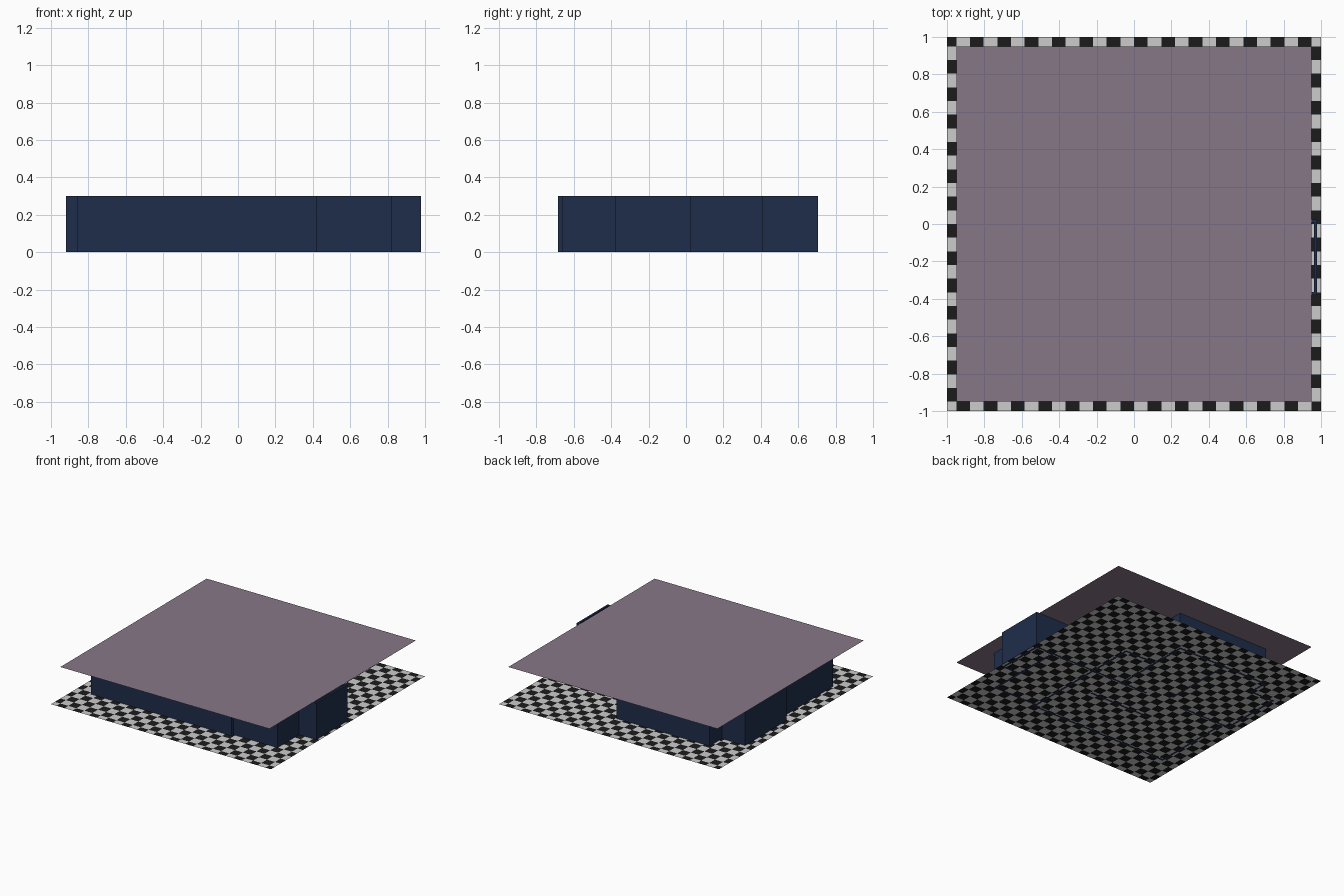
import bpy, bmesh

if "Cube" in bpy.data.objects:
    bpy.data.objects.remove(bpy.data.objects["Cube"])

H = 0.30      # wall height
T = 0.016     # wall thickness


def material(name, rgb):
    m = bpy.data.materials.new(name)
    m.diffuse_color = (*[(c / 255) ** 2.2 for c in rgb], 1)
    m.use_nodes = True
    m.node_tree.nodes["Principled BSDF"].inputs["Base Color"].default_value = m.diffuse_color
    return m


navy = material("navy_wall", (36, 49, 76))
mauve = material("mauve_ceiling", (134, 119, 134))
light = material("light_tile", (203, 203, 203))
dark = material("dark_tile", (33, 33, 33))


def finish(name, bm, mats):
    me = bpy.data.meshes.new(name)
    bm.to_mesh(me)
    bm.free()
    for m in mats:
        me.materials.append(m)
    ob = bpy.data.objects.new(name, me)
    bpy.context.collection.objects.link(ob)
    return ob


# Checkered floor: 26 full tiles per side with a narrow cut tile at each border
cuts = [-1] + [-0.95 + 1.9 * k / 26 for k in range(27)] + [1]
bm = bmesh.new()
grid = [[bm.verts.new((x, y, 0.001)) for y in cuts] for x in cuts]
for i in range(28):
    for j in range(28):
        f = bm.faces.new((grid[i][j], grid[i + 1][j],
                          grid[i + 1][j + 1], grid[i][j + 1]))
        f.material_index = (i + j) % 2
finish("checkered_floor", bm, [light, dark])

# Flat ceiling sheet resting on the walls
bm = bmesh.new()
c = 0.95
bm.faces.new([bm.verts.new((x, y, H + 0.001))
              for x, y in ((-c, -c), (c, -c), (c, c), (-c, c))])
finish("ceiling", bm, [mauve])


def wall(name, x0, y0, x1, y1):
    """Axis-aligned wall along a centre line, extended half a thickness."""
    bm = bmesh.new()
    bmesh.ops.create_cube(bm, size=1)
    for v in bm.verts:
        v.co.x = (x0 + x1) / 2 + v.co.x * (abs(x1 - x0) + T)
        v.co.y = (y0 + y1) / 2 + v.co.y * (abs(y1 - y0) + T)
        v.co.z = (v.co.z + 0.5) * H
    finish(name, bm, [navy])


# Outer walls, following the stepped outline of the plan
outline = [(-0.85, -0.677), (0.414, -0.677), (0.414, -0.653), (0.814, -0.653),
           (0.814, -0.372), (0.97, -0.372), (0.97, 0.017), (0.414, 0.017),
           (0.414, 0.402), (0.13, 0.402), (0.13, 0.697), (-0.70, 0.697),
           (-0.70, 0.537), (-0.912, 0.537), (-0.912, 0.017), (-0.85, 0.017)]
for k, p in enumerate(outline):
    wall(f"outer_wall_{k + 1}", *p, *outline[(k + 1) % len(outline)])

# Inner partitions
partitions = [(0.414, -0.653, 0.414, 0.017), (0.814, -0.372, 0.814, 0.017),
              (-0.10, 0.017, 0.414, 0.017), (0.13, 0.017, 0.13, 0.402),
              (-0.30, 0.10, -0.30, 0.697), (-0.85, 0.017, -0.45, 0.017),
              (-0.30, -0.25, 0.20, -0.25)]
for k, p in enumerate(partitions):
    wall(f"partition_{k + 1}", *p)
